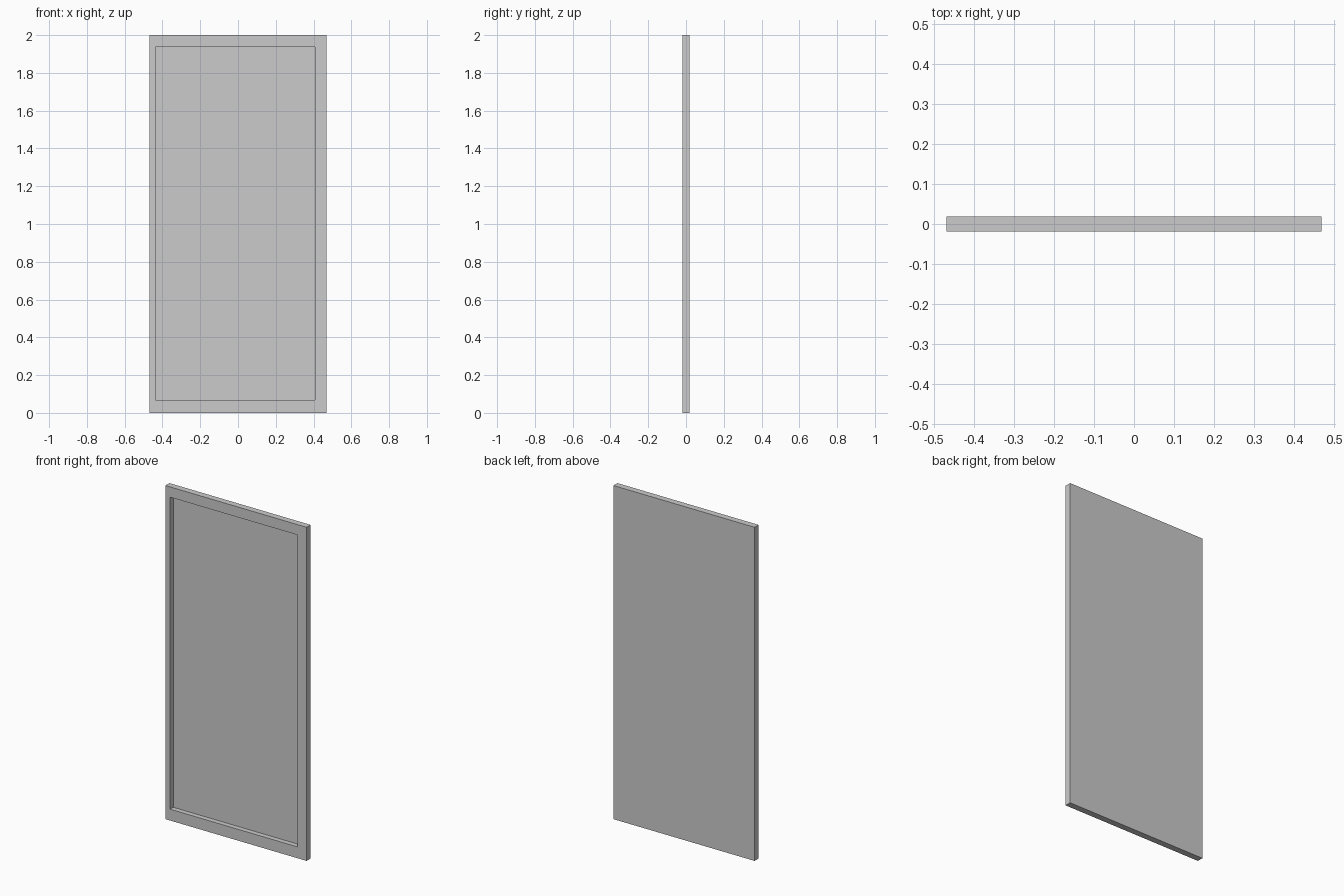
import bpy, bmesh

if "Cube" in bpy.data.objects:
    bpy.data.objects.remove(bpy.data.objects["Cube"])

W, D, H = 0.936, 0.038, 2.0           # overall size
X0, X1, Z0, Z1 = -0.437, 0.408, 0.068, 1.938   # recess outline
DEPTH = 0.03                          # recess depth

# Slab standing on the ground
bm = bmesh.new()
bmesh.ops.create_cube(bm, size=1)
for v in bm.verts:
    v.co = (v.co.x * W, v.co.y * D, (v.co.z + 0.5) * H)
bm.normal_update()

# Off-centre rim on the front face
front = min(bm.faces, key=lambda f: f.calc_center_median().y)
bmesh.ops.inset_region(bm, faces=[front], thickness=0.03)
for v in front.verts:
    v.co.x = X0 if v.co.x < 0 else X1
    v.co.z = Z0 if v.co.z < H / 2 else Z1

# Sunken panel inside the rim
ext = bmesh.ops.extrude_discrete_faces(bm, faces=[front])
for v in ext["faces"][0].verts:
    v.co.y += DEPTH
bmesh.ops.recalc_face_normals(bm, faces=bm.faces)

mesh = bpy.data.meshes.new("recessed_panel")
bm.to_mesh(mesh)
bm.free()
bpy.context.collection.objects.link(bpy.data.objects.new("recessed_panel", mesh))
